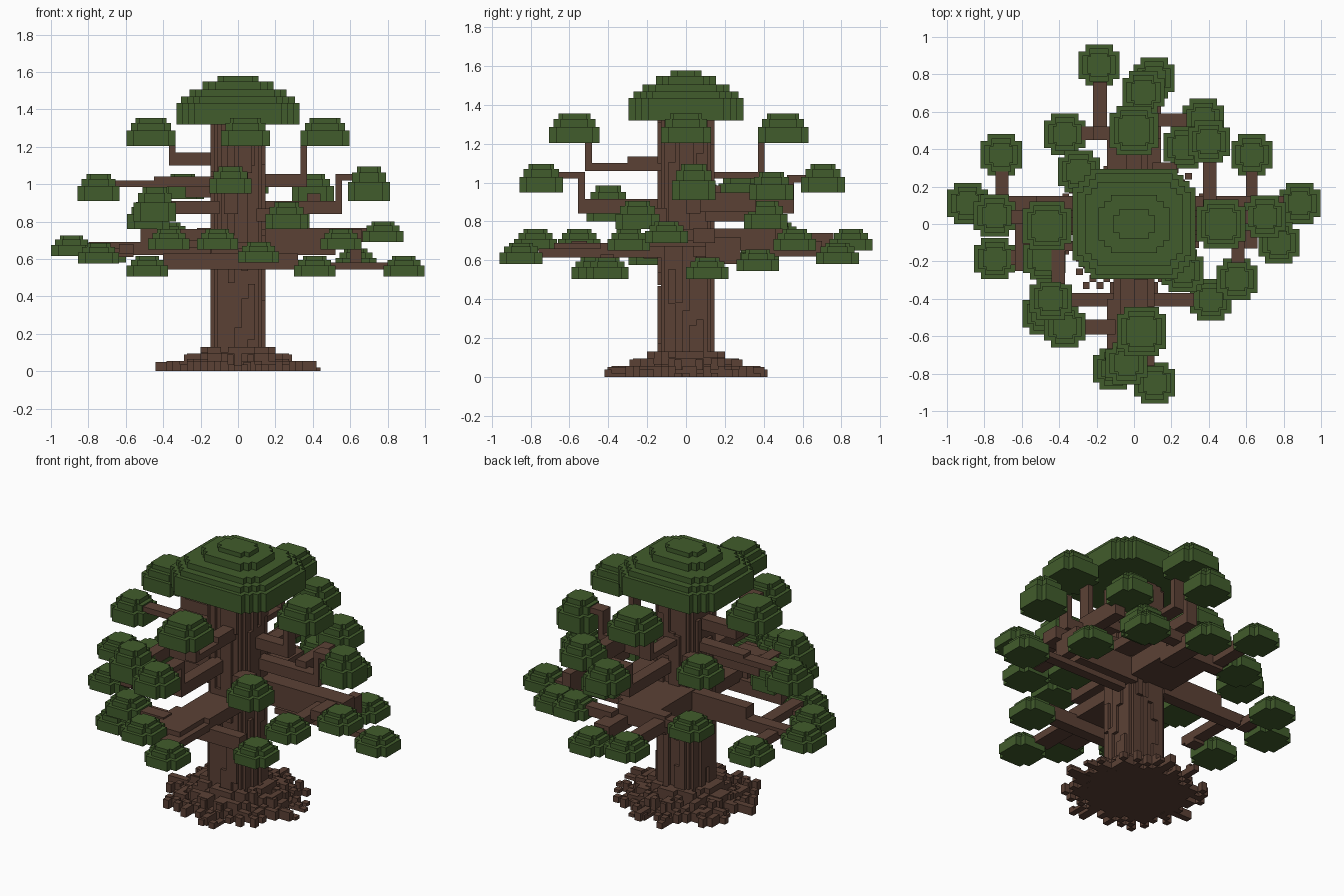
import bpy, bmesh, math, random

random.seed(4)
U = 0.0365  # block size


def material(name, rgb):
    m = bpy.data.materials.new(name)
    m.diffuse_color = (*rgb, 1)
    return m


LEAF = material("leaf green", (0.053, 0.107, 0.025))
BARK = material("bark brown", (0.105, 0.053, 0.036))


def finish(bm, name, mat):
    bmesh.ops.recalc_face_normals(bm, faces=bm.faces)
    me = bpy.data.meshes.new(name)
    bm.to_mesh(me)
    bm.free()
    me.materials.append(mat)
    ob = bpy.data.objects.new(name, me)
    bpy.context.collection.objects.link(ob)
    return ob


def box(bm, x0, x1, y0, y1, z0, z1):
    vs = bmesh.ops.create_cube(bm, size=1)["verts"]
    for v in vs:
        v.co = ((x0 + x1) / 2 + v.co.x * (x1 - x0),
                (y0 + y1) / 2 + v.co.y * (y1 - y0),
                (z0 + z1) / 2 + v.co.z * (z1 - z0))


def slab(bm, cx, cy, a, b, z0, z1, steps, s=U):
    """Flat layer with stair-stepped corners."""
    quarter = [(a, b - steps * s)]
    for i in range(steps):
        x, y = a - i * s, b - (steps - i) * s
        quarter += [(x - s, y), (x - s, y + s)]
    loop = quarter + [(-x, y) for x, y in quarter[::-1]]
    loop += [(-x, -y) for x, y in quarter] + [(x, -y) for x, y in quarter[::-1]]
    f = bm.faces.new([bm.verts.new((cx + x, cy + y, z0)) for x, y in loop])
    top = bmesh.ops.extrude_face_region(bm, geom=[f])["geom"]
    for v in top:
        if isinstance(v, bmesh.types.BMVert):
            v.co.z = z1


def boxes(name, rows):
    bm = bmesh.new()
    for r in rows:
        box(bm, *r)
    finish(bm, name, BARK)


def clump(name, cx, cy, size, z0, z1):
    """Stepped leaf dome."""
    bm = bmesh.new()
    h, a = z1 - z0, size / 2
    slab(bm, cx, cy, a, a, z0, z0 + h * 0.55, 1)
    slab(bm, cx, cy, a - U * 0.6, a - U * 0.6, z0 + h * 0.5, z0 + h * 0.82, 1)
    slab(bm, cx, cy, a - U * 1.3, a - U * 1.3, z0 + h * 0.8, z1, 1, U / 2)
    finish(bm, name, LEAF)


# crown on top of the trunk
bm = bmesh.new()
for a, b, z0, z1, n in [(.33, .295, 1.32, 1.435, 3), (.305, .27, 1.43, 1.47, 3),
                        (.26, .225, 1.46, 1.505, 2), (.19, .155, 1.5, 1.55, 2),
                        (.11, .08, 1.54, 1.577, 1)]:
    slab(bm, 0, 0, a, b, z0, z1, n, U * 0.9)
finish(bm, "crown", LEAF)

# leaf clumps by height: centre x, centre y, bottom, top
tiers = {
    "high_leaves": (.26, [(-.465, -.01, 1.205, 1.355), (.04, -.575, 1.205, 1.355),
                          (.465, .0, 1.205, 1.355), (0, .5, 1.205, 1.355)]),
    "middle_leaves": (.225, [(-.745, .045, .91, 1.055), (.70, .04, .91, 1.095),
                             (-.04, -.745, .95, 1.095), (.05, .705, .95, 1.095),
                             (-.445, -.40, .80, .985), (.26, -.25, .76, .905),
                             (.40, .44, .91, 1.055), (.27, .41, .76, .905),
                             (-.295, .28, .92, 1.055), (-.48, -.185, .76, .905)]),
    "low_leaves": (.22, [(-.89, .11, .615, .725), (-.745, -.185, .575, .685),
                         (-.485, -.48, .505, .615), (-.37, -.55, .65, .76),
                         (-.11, -.775, .65, .76), (.11, -.85, .58, .69),
                         (.41, -.405, .505, .615), (.55, -.295, .65, .76),
                         (.775, -.10, .69, .80), (.887, .11, .505, .615),
                         (.63, .37, .545, .655), (.37, .56, .65, .76),
                         (.107, .78, .58, .69), (-.187, .85, .65, .76),
                         (-.37, .48, .685, .795), (-.71, .37, .58, .69)]),
}
for name, (size, rows) in tiers.items():
    for x, y, z0, z1 in rows:
        clump(name, x, y, size, z0, z1)

# trunk core with raised bark strips
bm = bmesh.new()
slab(bm, 0, 0, .128, .128, 0, 1.34, 2)
for sx, sy in [(1, 0), (-1, 0), (0, 1), (0, -1)]:
    for i in range(-3, 4):
        t = i * U
        z = 0.03
        while z < 1.25:
            h = random.uniform(.12, .4)
            d = random.choice([.128, .146]) if abs(i) < 3 else .11
            lim = min(z + h, 1.32)
            w = U / 2
            if sx:
                box(bm, min(0, sx * d), max(0, sx * d), t - w, t + w, z, lim)
            else:
                box(bm, t - w, t + w, min(0, sy * d), max(0, sy * d), z, lim)
            z = lim
finish(bm, "trunk", BARK)

# spreading blocky roots
bm = bmesh.new()
slab(bm, 0, 0, .27, .27, 0, .03, 4)
slab(bm, 0, 0, .19, .19, 0, .085, 3)
for k in range(34):
    ang = 2 * math.pi * k / 34
    reach = random.uniform(.32, .43)
    r = .14
    while r < reach:
        x = round(r * math.cos(ang) / U) * U
        y = round(r * math.sin(ang) / U) * U
        top = .13 if r < .2 else .095 if r < .27 else random.choice([.055, .055, .037, .02])
        top -= random.choice([0, 0, .03]) if r < .27 else 0
        w = U / 2
        box(bm, x - w, x + w, y - w, y + w, 0, top)
        r += U * 0.8
for s in (-1, 1):
    box(bm, *sorted((s * .3, s * .44)), -.06, -.02, 0, .02 if s > 0 else .05)
    box(bm, .03, .07, *sorted((s * .3, s * .405)), 0, .05)
    for t in (-.06, .05):
        box(bm, *sorted((s * .1, s * .29)), t, t + U, 0, .09)
        box(bm, t, t + U, *sorted((s * .1, s * .29)), 0, .09)
finish(bm, "roots", BARK)

# high limbs with upright ends
boxes("high_limbs", [
    (-.37, -.1, -.04, .035, 1.10, 1.17), (-.37, -.335, -.04, .035, 1.10, 1.22),
    (.1, .37, -.035, .04, .985, 1.055), (.335, .37, -.035, .04, .985, 1.22),
    (0, .075, -.30, -.1, 1.06, 1.135), (0, .075, -.52, -.25, 1.06, 1.1),
    (0, .075, -.52, -.485, 1.06, 1.22),
    (-.04, .04, .1, .4, 1.02, 1.055), (-.04, .04, .37, .405, 1.02, 1.22)])

# middle limbs, stepping up to their clumps
boxes("middle_limbs", [
    (-.45, -.1, 0, .075, .985, 1.04), (-.66, -.4, 0, .075, .985, 1.02),
    (.1, .555, 0, .075, .84, .91), (.52, .555, 0, .075, .84, 1.055),
    (.52, .62, 0, .075, 1.02, 1.055),
    (-.075, 0, -.555, -.1, .84, .915), (-.075, 0, -.555, -.52, .84, 1.055),
    (-.075, 0, -.66, -.52, 1.02, 1.055),
    (0, .075, .1, .555, .84, .91), (0, .075, .52, .555, .84, 1.04),
    (0, .075, .52, .62, 1.0, 1.04),
    (-.42, -.1, -.145, -.09, .84, .91), (-.44, -.37, -.32, -.09, .84, .91),
    (.1, .2, -.2, -.1, .80, .87), (.1, .23, .1, .33, .80, .86),
    (.37, .44, .04, .36, .85, .95), (-.28, -.1, .1, .18, .93, .985)])

# low limbs: thick main arms and side twigs
boxes("low_limbs", [
    (-.52, -.1, .075, .15, .62, .76), (-.66, -.33, .075, .15, .62, .69),
    (-.80, -.6, .075, .15, .65, .69), (-.74, -.67, .1, .28, .62, .67),
    (-.635, -.56, -.25, .1, .63, .68), (-.66, -.56, -.22, -.14, .61, .66),
    (.1, .52, .035, .15, .62, .765), (.48, .70, .035, .15, .69, .765),
    (.59, .66, -.13, .1, .70, .76), (.60, .66, .1, .28, .58, .72),
    (.19, .80, .09, .15, .545, .58), (.52, .59, -.21, .1, .67, .73),
    (-.11, .11, -.44, -.1, .615, .69), (-.145, .075, -.68, -.4, .63, .69),
    (.0, .11, -.76, -.4, .615, .66), (-.40, .32, -.44, -.37, .545, .63),
    (-.28, -.1, -.59, -.51, .66, .70),
    (-.145, .145, .1, .46, .65, .765), (-.22, .11, .45, .52, .65, .765),
    (-.22, -.145, .45, .76, .67, .74), (-.28, -.2, .45, .52, .70, .75),
    (.04, .145, .4, .70, .62, .70), (.1, .28, .52, .59, .67, .73)])
